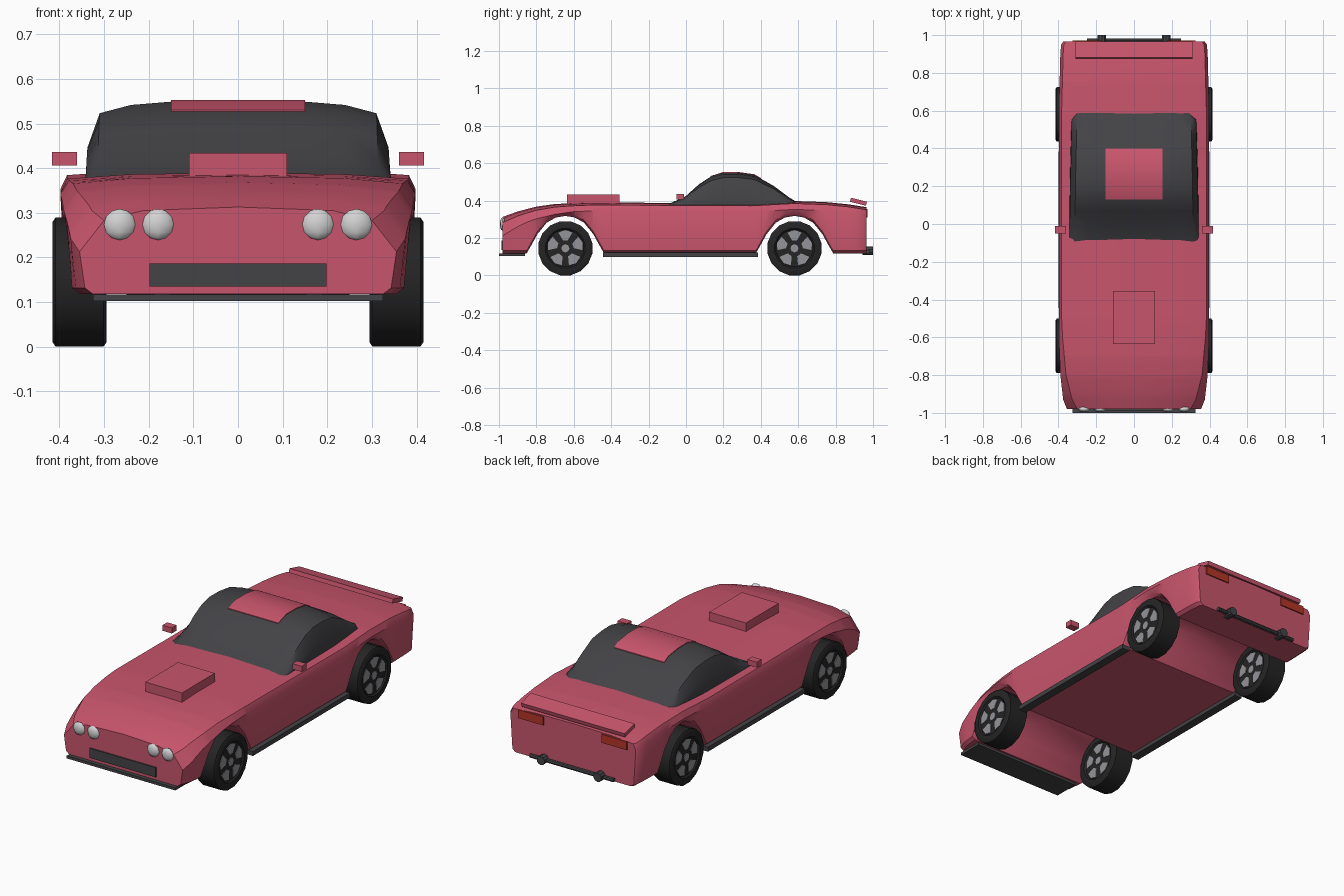
import bpy, bmesh, math
from mathutils import Matrix, Vector

if "Cube" in bpy.data.objects:
    bpy.data.objects.remove(bpy.data.objects["Cube"])


def material(name, rgb):
    m = bpy.data.materials.new(name)
    m.use_nodes = True
    m.diffuse_color = (*rgb, 1)
    m.node_tree.nodes["Principled BSDF"].inputs["Base Color"].default_value = (*rgb, 1)
    return m


PAINT = material("rose_paint", (0.58, 0.09, 0.15))
DARK = material("dark_glass_and_trim", (0.056, 0.056, 0.062))
RUBBER = material("black_rubber", (0.018, 0.018, 0.019))
METAL = material("grey_metal", (0.3, 0.3, 0.32))
LAMP = material("white_lamp", (0.65, 0.65, 0.65))
TAIL = material("red_tail_lamp", (0.45, 0.035, 0.02))


def finish(name, bm, mat, smooth=None):
    bmesh.ops.recalc_face_normals(bm, faces=bm.faces)
    me = bpy.data.meshes.new(name)
    bm.to_mesh(me)
    bm.free()
    me.materials.append(mat)
    ob = bpy.data.objects.new(name, me)
    bpy.context.collection.objects.link(ob)
    if smooth:
        bpy.ops.object.select_all(action="DESELECT")
        ob.select_set(True)
        bpy.context.view_layer.objects.active = ob
        bpy.ops.object.shade_smooth_by_angle(angle=math.radians(smooth))
    return ob


def box(name, centre, size, mat, tilt=0):
    bm = bmesh.new()
    mtx = Matrix.Translation(centre) @ Matrix.Rotation(tilt, 4, "X") @ Matrix.Diagonal((*size, 1))
    bmesh.ops.create_cube(bm, size=1, matrix=mtx)
    return finish(name, bm, mat)


def cylinder(name, centre, r, depth, mat, axis="X", sides=12):
    bm = bmesh.new()
    turn = Matrix.Rotation(math.pi / 2, 4, "Y" if axis == "X" else "X")
    bmesh.ops.create_cone(bm, cap_ends=True, segments=sides, radius1=r, radius2=r,
                          depth=depth, matrix=Matrix.Translation(centre) @ turn)
    return finish(name, bm, mat, 35)


def lerp(table, y):
    if y <= table[0][0]:
        return table[0][1]
    for (a, p), (b, q) in zip(table, table[1:]):
        if y <= b:
            return p + (q - p) * (y - a) / (b - a)
    return table[-1][1]


def loft(name, stations, section, mat, smooth):
    """Skin mirrored half sections (centre bottom to centre top) along y."""
    bm = bmesh.new()
    rings = []
    for y in stations:
        half = section(y)
        ring = half + [(-x, z) for x, z in reversed(half[1:-1])]
        rings.append([bm.verts.new((x, y, z)) for x, z in ring])
    for a, b in zip(rings, rings[1:]):
        for i in range(len(a)):
            j = (i + 1) % len(a)
            bm.faces.new((a[i], a[j], b[j], b[i]))
    bm.faces.new(rings[0])
    bm.faces.new(rings[-1])
    return finish(name, bm, mat, smooth)


# Body: lofted hull whose underside rises over both axles
TOP = [(-0.98, 0.313), (-0.9, 0.342), (-0.8, 0.368), (-0.7, 0.382), (-0.5, 0.39), (-0.1, 0.388),
       (0.35, 0.386), (0.58, 0.398), (0.75, 0.392), (0.87, 0.38), (0.965, 0.365)]
WIDTH = [(-0.98, 0.355), (-0.93, 0.375), (-0.8, 0.39), (-0.6, 0.398), (0.6, 0.398),
         (0.9, 0.39), (0.95, 0.386), (0.965, 0.375)]
DROP = [(-0.98, 0.1), (-0.85, 0.07), (-0.6, 0.045), (0.965, 0.045)]
TUCK = [(-0.98, 0.055), (-0.8, 0.03), (-0.5, 0.015), (0.965, 0.015)]
ARCH = [(0, 0.318), (0.05, 0.31), (0.1, 0.282), (0.15, 0.22), (0.18, 0.165), (0.207, 0.118)]
AXLES = (-0.645, 0.58)


def underside(y):
    return max(lerp(ARCH, abs(y - c)) for c in AXLES)


def body_section(y):
    zt, w, d, t, zb = lerp(TOP, y), lerp(WIDTH, y), lerp(DROP, y), lerp(TUCK, y), underside(y)
    return [(0, zb), (w - 0.03, zb), (w - 0.012, zb + 0.014), (w, zt - d),
            (w - t, zt - 0.3 * d), (0.6 * w, zt - 0.08 * d), (0, zt)]


stations = {y for y, _ in TOP + WIDTH}
stations |= {c + s * o for c in AXLES for s in (-1, 1) for o, _ in ARCH}
loft("body", sorted(stations), body_section, PAINT, 32)

# Cabin glass with a painted roof panel
ROOF = [(-0.1, 0.378), (0, 0.425), (0.07, 0.488), (0.135, 0.53), (0.2, 0.549), (0.28, 0.549),
        (0.365, 0.537), (0.47, 0.478), (0.55, 0.418), (0.61, 0.382)]
CABIN_WIDTH = [(-0.1, 0.345), (0.3, 0.338), (0.55, 0.332), (0.61, 0.31)]


def cabin_section(y):
    w, base, zt = lerp(CABIN_WIDTH, y), 0.365, lerp(ROOF, y)
    h = zt - base
    return [(0, base), (w, base), (w - 0.003, base + 0.45 * h), (w - 0.03, base + 0.86 * h),
            (w - 0.1, base + 0.96 * h), (0.15, zt), (0, zt)]


loft("cabin", [y for y, _ in ROOF], cabin_section, DARK, 40)
loft("roof_panel", [0.13, 0.2, 0.28, 0.365, 0.4],
     lambda y: [(0, lerp(ROOF, y) - 0.004), (0.15, lerp(ROOF, y) - 0.004),
                (0.15, lerp(ROOF, y) + 0.004), (0, lerp(ROOF, y) + 0.004)], PAINT, 30)

# Bonnet scoop, spoiler, grille, splitter and rear pipe
box("bonnet_scoop", (0, -0.495, 0.395), (0.22, 0.28, 0.078), PAINT)
box("rear_spoiler", (0, 0.922, 0.394), (0.62, 0.088, 0.022), PAINT, -0.25)
box("grille", (0, -0.982, 0.161), (0.396, 0.009, 0.052), DARK)
box("front_splitter", (0, -0.93, 0.11), (0.65, 0.14, 0.014), DARK)
cylinder("exhaust_crossbar", (0, 0.972, 0.128), 0.011, 0.5, DARK, "X", 8)


def wheel_face(name, x, y, mat):
    """Five wedge shaped openings and a hub on one side of a wheel."""
    bm = bmesh.new()
    for k in range(5):
        mid = math.pi / 2 + k * math.tau / 5
        corners = [(0.045, -0.3), (0.092, -0.42), (0.098, 0), (0.092, 0.42), (0.045, 0.3)]
        bm.faces.new([bm.verts.new((x, y + r * math.cos(mid + a), 0.145 + r * math.sin(mid + a)))
                      for r, a in corners])
    bmesh.ops.create_circle(bm, cap_ends=True, segments=8, radius=0.022,
                            matrix=Matrix.Translation((x, y, 0.145)) @ Matrix.Rotation(math.pi / 2, 4, "Y"))
    ob = finish(name, bm, mat)
    mod = ob.modifiers.new("thickness", "SOLIDIFY")
    mod.thickness = 0.004
    mod.offset = 0


def tyre(name, x, y):
    """Lathed tyre with a shallow dished face on each side."""
    bm = bmesh.new()
    profile = [(-0.052, 0), (-0.052, 0.1), (-0.06, 0.108), (-0.06, 0.138), (-0.054, 0.147),
               (0.054, 0.147), (0.06, 0.138), (0.06, 0.108), (0.052, 0.1), (0.052, 0)]
    verts = [bm.verts.new((x + a, y, 0.145 + r)) for a, r in profile]
    edges = [bm.edges.new(p) for p in zip(verts, verts[1:])]
    bmesh.ops.spin(bm, geom=verts + edges, cent=(x, y, 0.145), axis=(1, 0, 0),
                   angle=math.tau, steps=16)
    bmesh.ops.remove_doubles(bm, verts=bm.verts, dist=0.0005)
    bmesh.ops.rotate(bm, verts=bm.verts, cent=(x, y, 0.145),
                     matrix=Matrix.Rotation(math.pi / 16, 3, "X"))
    finish(name, bm, RUBBER, 35)


# Paired parts
for side, s in (("left", 1), ("right", -1)):
    for end, y in zip(("front", "rear"), AXLES):
        tyre(f"{end}_{side}_tyre", s * 0.355, y)
        wheel_face(f"{end}_{side}_rim_outer", s * 0.408, y, METAL)
        wheel_face(f"{end}_{side}_rim_inner", s * 0.302, y, METAL)
    box(f"{side}_sill", (s * 0.378, -0.03, 0.11), (0.046, 0.83, 0.024), DARK)
    box(f"{side}_mirror", (s * 0.389, -0.03, 0.421), (0.056, 0.04, 0.03), PAINT)
    box(f"{side}_tail_lamp", (s * 0.25, 0.967, 0.333), (0.15, 0.009, 0.046), TAIL)
    cylinder(f"{side}_exhaust", (s * 0.17, 0.972, 0.132), 0.024, 0.056, DARK, "Y", 10)
    for place, x in (("outer", 0.265), ("inner", 0.179)):
        bm = bmesh.new()
        bmesh.ops.create_uvsphere(bm, u_segments=8, v_segments=6, radius=0.035, matrix=Matrix.Translation(
            (s * x, -0.98, 0.274)) @ Matrix.Diagonal((1, 0.45, 1, 1)))
        finish(f"{side}_{place}_headlamp", bm, LAMP, 60)
